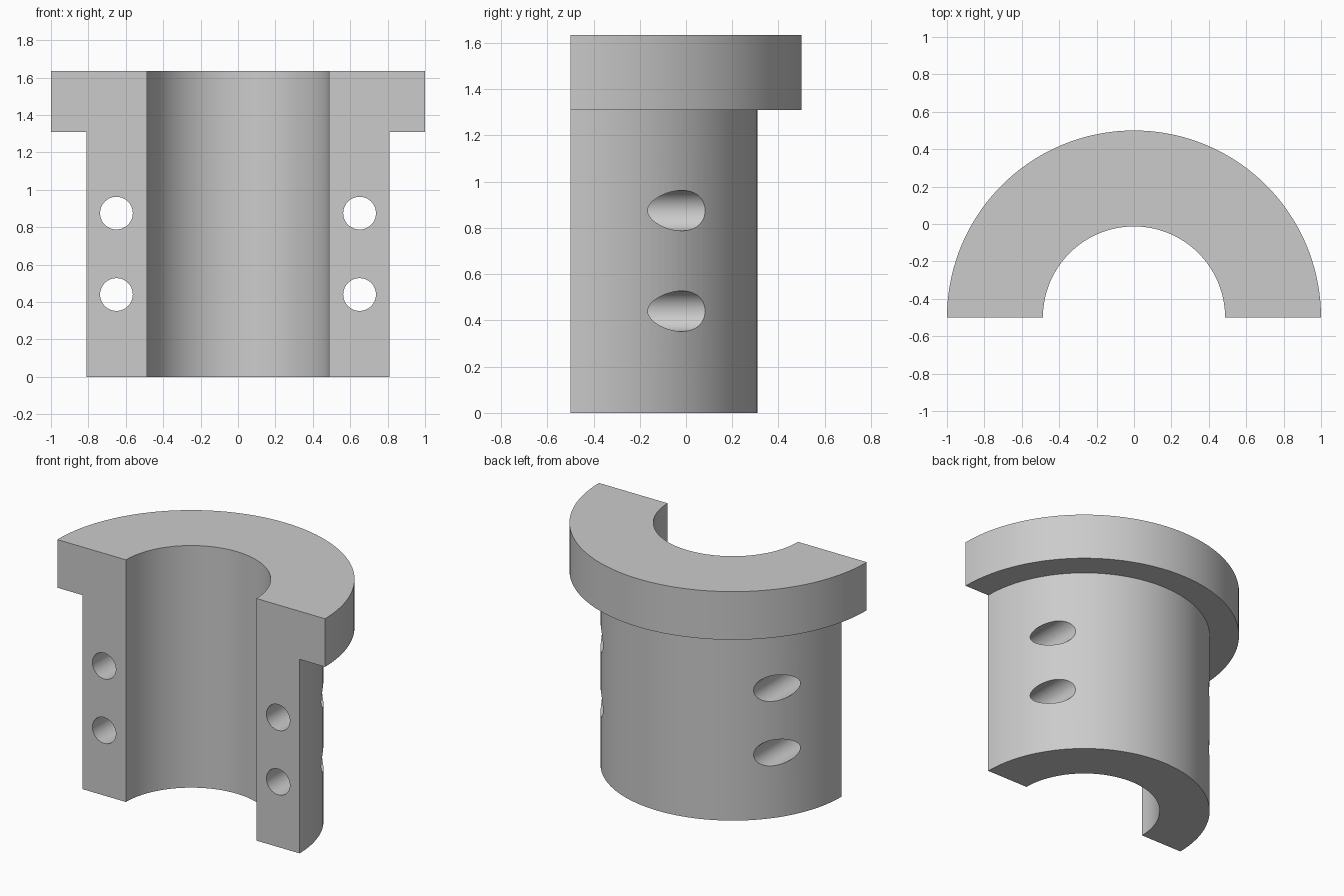
import bpy, bmesh
from math import cos, sin, pi
from mathutils import Matrix

cube = bpy.data.objects.get("Cube")
if cube:
    bpy.data.objects.remove(cube, do_unlink=True)

BORE, BODY, FLANGE = 0.487, 0.81, 1.0
STEP, TOP = 1.31, 1.635
CENTRE_Y = -0.5
SEGMENTS = 72

grey = bpy.data.materials.new("plain grey")
grey.use_nodes = True
grey.diffuse_color = (0.6, 0.6, 0.6, 1)
grey.node_tree.nodes["Principled BSDF"].inputs["Base Color"].default_value = (0.6, 0.6, 0.6, 1)


def make_object(name, bm):
    bmesh.ops.recalc_face_normals(bm, faces=bm.faces)
    mesh = bpy.data.meshes.new(name)
    bm.to_mesh(mesh)
    bm.free()
    mesh.materials.append(grey)
    obj = bpy.data.objects.new(name, mesh)
    bpy.context.scene.collection.objects.link(obj)
    return obj


# Flanged half sleeve: stepped profile swept through half a turn
profile = [(BORE, 0), (BODY, 0), (BODY, STEP), (FLANGE, STEP), (FLANGE, TOP), (BORE, TOP)]
bm = bmesh.new()
rings = []
for i in range(SEGMENTS + 1):
    a = pi * i / SEGMENTS
    rings.append([bm.verts.new((r * cos(a), CENTRE_Y + r * sin(a), z)) for r, z in profile])
for ring, nxt in zip(rings, rings[1:]):
    for j in range(len(profile)):
        k = (j + 1) % len(profile)
        bm.faces.new((ring[j], ring[k], nxt[k], nxt[j]))
bm.faces.new(rings[0])
bm.faces.new(rings[-1])
sleeve = make_object("flanged_half_sleeve", bm)

# Bolt holes running front to back through both walls
bm = bmesh.new()
for x in (-0.65, 0.65):
    for z in (0.44, 0.875):
        bmesh.ops.create_cone(bm, cap_ends=True, segments=48, radius1=0.0875, radius2=0.0875, depth=1.6,
                              matrix=Matrix.Translation((x, 0, z)) @ Matrix.Rotation(pi / 2, 4, "X"))
cutter = make_object("bolt_hole_cutter", bm)
cutter.hide_render = True

cut = sleeve.modifiers.new("bolt holes", "BOOLEAN")
cut.operation = "DIFFERENCE"
cut.solver = "EXACT"
cut.object = cutter

# Apply the cut, then smooth the curved walls and keep the rims sharp
bpy.ops.object.select_all(action="DESELECT")
sleeve.select_set(True)
bpy.context.view_layer.objects.active = sleeve
bpy.ops.object.modifier_apply(modifier=cut.name)
bpy.data.objects.remove(cutter, do_unlink=True)
bpy.ops.object.shade_smooth_by_angle(angle=pi / 6)
